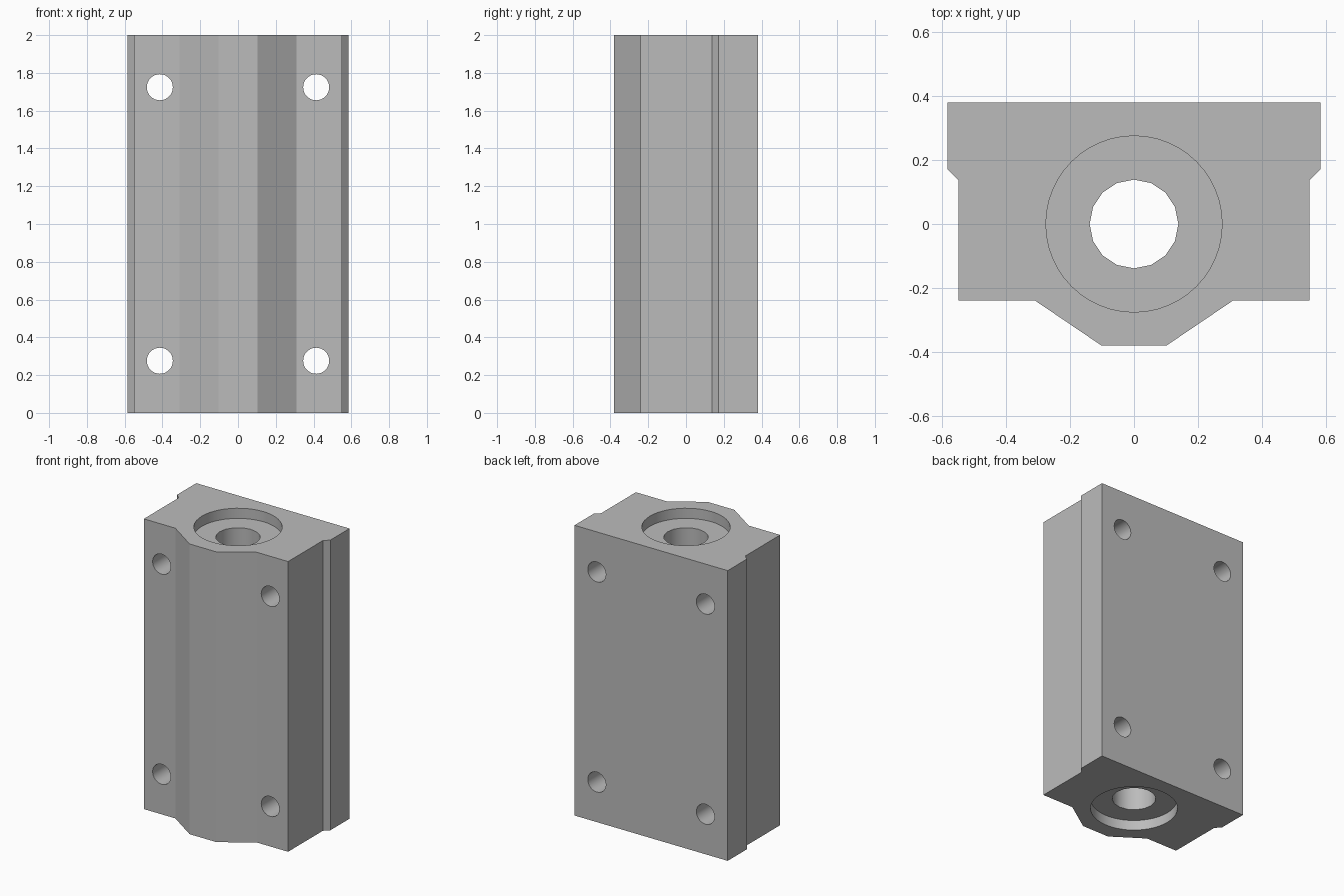
import bpy, bmesh, math
from mathutils import Matrix

HEIGHT = 2.0
RECESS_DEPTH = 0.07

cube = bpy.data.objects.get("Cube")
if cube:
    bpy.data.objects.remove(cube, do_unlink=True)

# Single plain metal colour
grey = bpy.data.materials.new("plain_grey")
grey.use_nodes = True
colour = (0.5, 0.5, 0.5, 1)
grey.diffuse_color = colour
grey.node_tree.nodes["Principled BSDF"].inputs["Base Color"].default_value = colour


def make_object(name, bm):
    mesh = bpy.data.meshes.new(name)
    bmesh.ops.recalc_face_normals(bm, faces=bm.faces)
    bm.to_mesh(mesh)
    bm.free()
    mesh.materials.append(grey)
    obj = bpy.data.objects.new(name, mesh)
    bpy.context.collection.objects.link(obj)
    return obj


def cutter(name, radius, depth, location, sides, along_y=False):
    bm = bmesh.new()
    matrix = Matrix.Translation(location)
    if along_y:
        matrix = matrix @ Matrix.Rotation(math.pi / 2, 4, 'X')
    bmesh.ops.create_cone(bm, cap_ends=True, segments=sides, radius1=radius,
                          radius2=radius, depth=depth, matrix=matrix)
    obj = make_object(name, bm)
    obj.hide_render = True
    return obj


# Housing: mirrored half profile, extruded upwards
half = [(0.103, -0.38), (0.31, -0.24), (0.55, -0.24),
        (0.55, 0.138), (0.584, 0.172), (0.584, 0.38)]
profile = half + [(-x, y) for x, y in reversed(half)]
bm = bmesh.new()
base = bm.faces.new([bm.verts.new((x, y, 0)) for x, y in profile])
extruded = bmesh.ops.extrude_face_region(bm, geom=[base])["geom"]
bmesh.ops.translate(bm, vec=(0, 0, HEIGHT),
                    verts=[v for v in extruded if isinstance(v, bmesh.types.BMVert)])
housing = make_object("bearing_housing", bm)

# Shaft bore, end recesses and four mounting holes
cutters = [cutter("shaft_bore_cutter", 0.139, 3, (0, 0, 1), 16)]
for z in (0, HEIGHT):
    cutters.append(cutter("end_recess_cutter", 0.276, 2 * RECESS_DEPTH, (0, 0, z), 48))
for x in (-0.414, 0.414):
    for z in (0.276, 1.724):
        cutters.append(cutter("mounting_hole_cutter", 0.069, 2, (x, 0, z), 32, True))

bpy.ops.object.select_all(action='DESELECT')
housing.select_set(True)
bpy.context.view_layer.objects.active = housing
for tool in cutters:
    mod = housing.modifiers.new("cut", 'BOOLEAN')
    mod.operation = 'DIFFERENCE'
    mod.solver = 'EXACT'
    mod.object = tool
    bpy.ops.object.modifier_apply(modifier=mod.name)
    bpy.data.objects.remove(tool, do_unlink=True)

# Round walls smooth, block faces crisp
bpy.ops.object.shade_smooth_by_angle(angle=math.radians(25))
